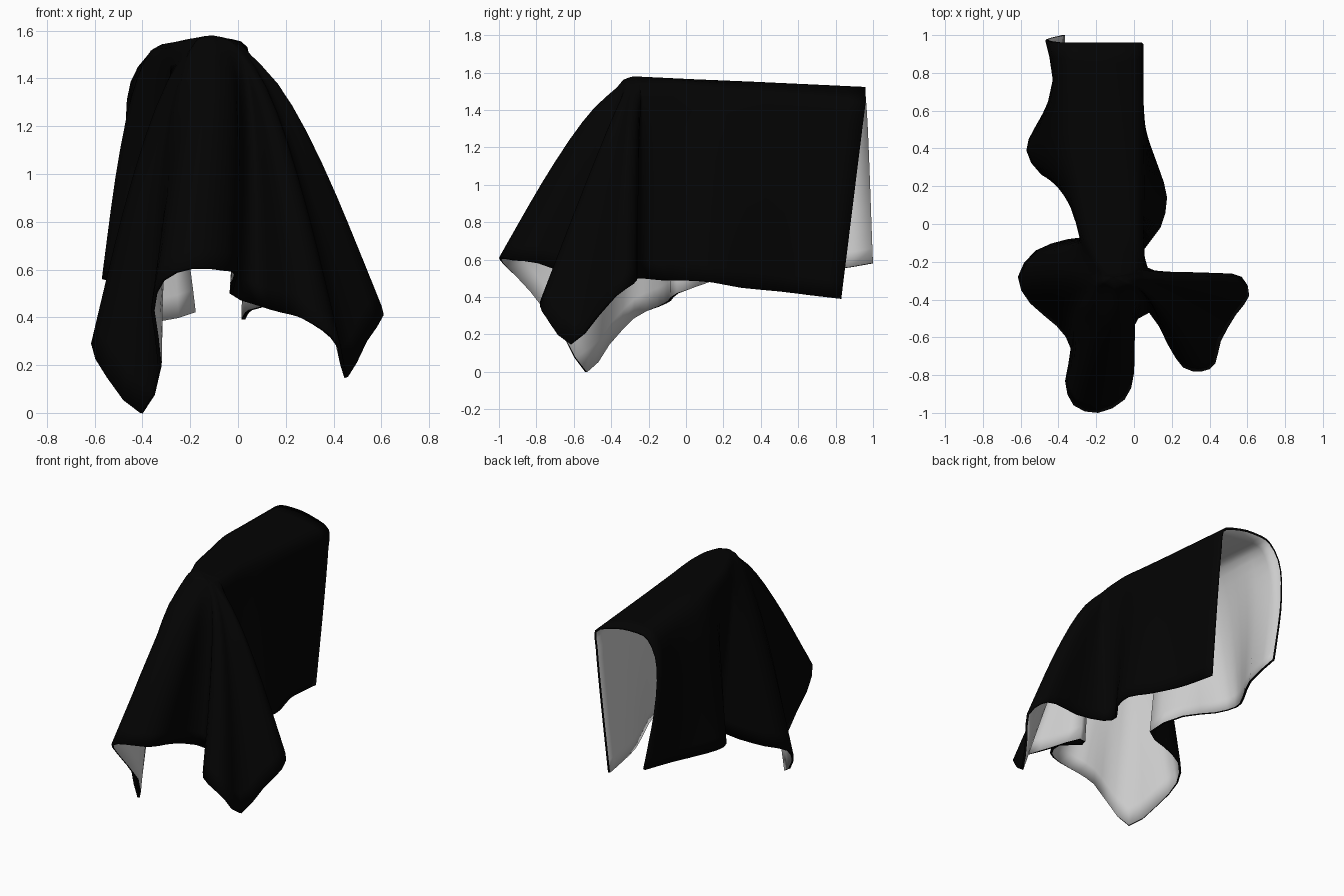
import bpy, bmesh
from math import sin, pi
from mathutils import Vector

if "Cube" in bpy.data.objects:
    bpy.data.objects.remove(bpy.data.objects["Cube"])

# Hem of the cloth, from back-left corner round the front to back-right corner
HEM = [(-.38, 1, .58), (-.4, .74, .54), (-.52, .52, .55), (-.57, .39, .56), (-.49, .26, .54),
       (-.3, .15, .49), (-.19, -.04, .42), (-.35, -.08, .38), (-.52, -.14, .35), (-.615, -.28, .29),
       (-.55, -.42, .15), (-.41, -.54, 0), (-.335, -.66, .2), (-.365, -.83, .43), (-.32, -.96, .56),
       (-.19, -1, .61), (-.05, -.93, .6), (0, -.79, .58), (-.02, -.58, .5), (.08, -.47, .45),
       (.18, -.64, .42), (.26, -.76, .4), (.36, -.78, .35), (.43, -.74, .28), (.46, -.62, .15),
       (.54, -.48, .3), (.61, -.38, .41), (.57, -.28, .47), (.45, -.26, .5), (.25, -.28, .5),
       (.07, -.23, .5), (.05, -.14, .49), (.14, -.02, .49), (.175, .14, .48), (.13, .3, .45),
       (.06, .5, .43), (.04, .66, .41), (.03, .83, .39)]
N = len(HEM)
SPINE_Y = [.96, .7, .5, .36, .2, .05, -.08, -.22, -.28]
# Shoulder line where the top turns into the hanging sides: hem index, then x, y, z
SHOULDER = [(0, -.38, .96, 1.495), (3, -.36, .36, 1.52), (6, -.27, -.08, 1.53), (9, -.2, -.26, 1.53),
            (11, -.19, -.32, 1.53), (15, -.1, -.37, 1.52), (19, 0, -.33, 1.52), (26, .04, -.29, 1.51),
            (30, .04, -.23, 1.52), (31, .04, -.08, 1.53), (34, .04, .36, 1.49), (37, .042, .96, 1.44)]
# Outward bulge of the sides: hem index, amount
BULGE = [(0, .09), (1, .05), (3, .045), (6, .035), (9, .065), (11, .07), (12, .1), (13, .075),
         (15, .06), (19, .04), (26, .075), (29, .03), (31, .012), (37, .008)]


def lookup(table, i):
    for a, b in zip(table, table[1:]):
        if a[0] <= i <= b[0]:
            t = (i - a[0]) / (b[0] - a[0])
            return [p + (q - p) * t for p, q in zip(a[1:], b[1:])]


def column(i):
    """Control points from the spine over the shoulder to the hem."""
    y = SPINE_Y[min(i, N - 1 - i, 8)]
    f = (y + .28) / 1.24
    top = Vector((-.11 - .06 * f, y, 1.58 - .06 * f))
    sh, hem = Vector(lookup(SHOULDER, i)), Vector(HEM[i])
    out = Vector((sh.x - top.x, sh.y - top.y, 0)).normalized()
    bulge = lookup(BULGE, i)[0]
    mid = top.lerp(sh, .6)
    mid.z += .018
    pts = [top, mid]
    for t in (0, .12, .3, .55, .8, 1):
        pts.append(sh.lerp(hem, t) + out * bulge * sin(pi * t ** .6))
    return pts


def smooth(pts, sub):
    """Catmull-Rom samples through a list of points."""
    res = []
    for k in range(len(pts) - 1):
        a, b, c, d = (pts[max(0, min(len(pts) - 1, k + o))] for o in (-1, 0, 1, 2))
        for s in range(sub):
            t = s / sub
            res.append(.5 * (2 * b + (c - a) * t + (2 * a - 5 * b + 4 * c - d) * t * t
                             + (3 * b - a - 3 * c + d) * t ** 3))
    return res + [pts[-1]]


# Cloth surface: a grid of smoothed columns, welded along the spine
cols = [column(i) for i in range(N)]
rows = [smooth(list(r), 2) for r in zip(*cols)]
grid = [smooth(list(c), 2) for c in zip(*rows)]
bm = bmesh.new()
v = [[bm.verts.new(p) for p in c] for c in grid]
for a, b in zip(v, v[1:]):
    for j in range(len(a) - 1):
        bm.faces.new((a[j], a[j + 1], b[j + 1], b[j]))
bmesh.ops.remove_doubles(bm, verts=[c[0] for c in v], dist=.0005)
bmesh.ops.dissolve_degenerate(bm, edges=bm.edges, dist=.0001)
for f in bm.faces:
    f.smooth = True
me = bpy.data.meshes.new("draped_cloth")
bm.to_mesh(me)
bm.free()
cloth = bpy.data.objects.new("draped_cloth", me)
bpy.context.collection.objects.link(cloth)

# Black outside and rim, pale grey lining
for name, c in (("black_cloth", .001), ("grey_lining", .8)):
    m = bpy.data.materials.new(name)
    m.diffuse_color = (c, c, c, 1)
    m.use_nodes = True
    m.node_tree.nodes["Principled BSDF"].inputs["Base Color"].default_value = m.diffuse_color
    me.materials.append(m)
sol = cloth.modifiers.new("thickness", 'SOLIDIFY')
sol.thickness = .016
sol.offset = -1
sol.material_offset = 1
sol.material_offset_rim = 0
